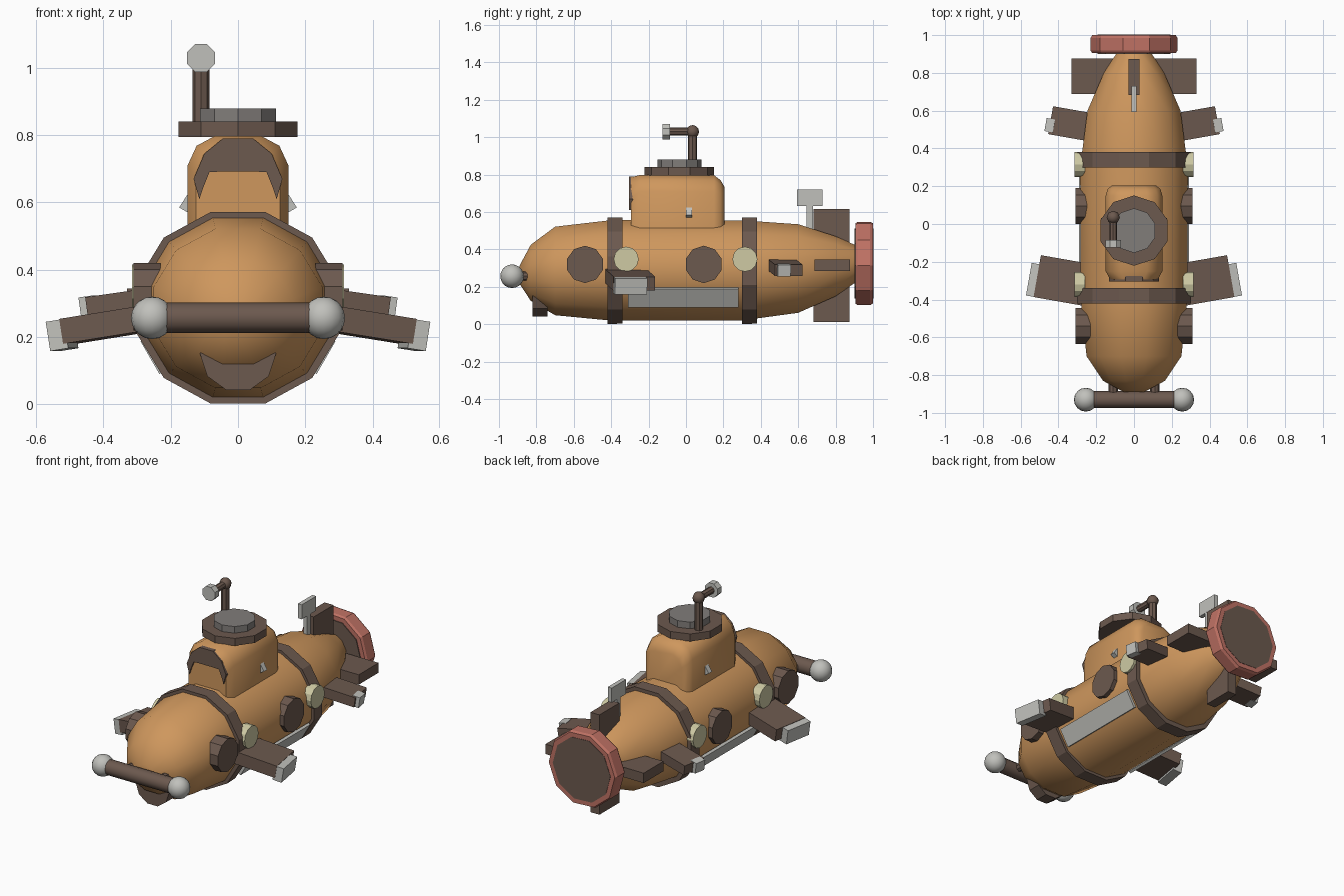
import bpy, bmesh
from math import cos, sin, pi, radians
from mathutils import Matrix, Vector, Euler

cube = bpy.data.objects.get("Cube")
if cube:
    bpy.data.objects.remove(cube, do_unlink=True)


def material(name, rgb):
    m = bpy.data.materials.new(name)
    m.use_nodes = True
    m.diffuse_color = (*rgb, 1)
    m.node_tree.nodes["Principled BSDF"].inputs["Base Color"].default_value = (*rgb, 1)
    return m


ORANGE = material("hull orange", (0.62, 0.31, 0.11))
BROWN = material("dark brown", (0.15, 0.10, 0.077))
RED = material("shroud red", (0.53, 0.17, 0.13))
CREAM = material("lamp cream", (0.62, 0.59, 0.37))
SILVER = material("light grey", (0.53, 0.53, 0.50))
GREY = material("hatch grey", (0.22, 0.205, 0.195))


def finish(name, bm, mat, smooth=None):
    bmesh.ops.recalc_face_normals(bm, faces=bm.faces[:])
    me = bpy.data.meshes.new(name)
    bm.to_mesh(me)
    bm.free()
    me.materials.append(mat)
    ob = bpy.data.objects.new(name, me)
    bpy.context.collection.objects.link(ob)
    if smooth:
        bpy.ops.object.select_all(action='DESELECT')
        ob.select_set(True)
        bpy.context.view_layer.objects.active = ob
        bpy.ops.object.shade_smooth_by_angle(angle=radians(smooth))
    return ob


def box(name, size, loc, mat, rot=(0, 0, 0)):
    bm = bmesh.new()
    turn = Euler([radians(a) for a in rot]).to_matrix().to_4x4()
    bmesh.ops.create_cube(bm, size=1, matrix=Matrix.Translation(loc) @ turn @ Matrix.Diagonal((*size, 1)))
    return finish(name, bm, mat)


def rod(name, start, end, radius, sides, mat, spin=0.0, smooth=None):
    """Closed prism between two points."""
    a, b = Vector(start), Vector(end)
    d = b - a
    bm = bmesh.new()
    bmesh.ops.create_cone(bm, cap_ends=True, segments=sides, radius1=radius, radius2=radius, depth=d.length,
                          matrix=Matrix.Translation((a + b) / 2) @ d.to_track_quat('Z', 'Y').to_matrix().to_4x4()
                          @ Matrix.Rotation(radians(spin), 4, 'Z'))
    return finish(name, bm, mat, smooth)


def ball(name, loc, radius, mat, segments=16):
    bm = bmesh.new()
    bmesh.ops.create_uvsphere(bm, u_segments=segments, v_segments=segments // 2 + 2, radius=radius,
                              matrix=Matrix.Translation(loc))
    return finish(name, bm, mat, 60)


def loft(name, sections, mat, smooth=None):
    """Skin through equal-length loops of points, capped at both ends."""
    bm = bmesh.new()
    loops = [[bm.verts.new(p) for p in s] for s in sections]
    n = len(loops[0])
    for a, b in zip(loops, loops[1:]):
        for i in range(n):
            bm.faces.new((a[i], a[(i + 1) % n], b[(i + 1) % n], b[i]))
    bm.faces.new(loops[0])
    bm.faces.new(loops[-1])
    return finish(name, bm, mat, smooth)


def oval(y, cz, rx, rz, n=12):
    return [(rx * cos((i + .5) * 2 * pi / n), y, cz + rz * sin((i + .5) * 2 * pi / n)) for i in range(n)]


# Hull and its two bands
hull = [(-.89, .265, .055, .05), (-.83, .275, .17, .155), (-.7, .285, .26, .245), (-.4, .288, .292, .278),
        (.3, .288, .295, .277), (.6, .298, .255, .245), (.8, .31, .165, .166), (.92, .325, .085, .095)]
loft("hull", [oval(*s) for s in hull], ORANGE, 50)
for name, y in (("front_band", -.38), ("rear_band", .34)):
    loft(name, [oval(y - .04, .287, .312, .295), oval(y + .04, .287, .31, .294)], BROWN)


# Tower with chamfered top and rounded ends
def arch(y, w, top, shoulder, flat):
    return [(-w, y, .45), (w, y, .45), (w, y, shoulder), (w * .82, y, (shoulder + top) / 2 + .015),
            (flat, y, top), (-flat, y, top), (-w * .82, y, (shoulder + top) / 2 + .015), (-w, y, shoulder)]


loft("tower", [arch(-.295, .125, .785, .67, .05), arch(-.25, .15, .797, .71, .07),
               arch(.15, .15, .797, .71, .07), arch(.185, .14, .77, .69, .065),
               arch(.205, .115, .735, .67, .055)], ORANGE, 50)

# Arched tower window
outer = [(.115, .61), (.132, .67), (.1, .745), (.045, .79)]
inner = [(.105, .64), (.085, .69), (.05, .692), (.02, .692)]
bm = bmesh.new()
rim = [(x, z) for x, z in outer] + [(-x, z) for x, z in reversed(outer)]
sill = [(x, z) for x, z in inner] + [(-x, z) for x, z in reversed(inner)]
for (a, b), (c, d) in zip(zip(rim, rim[1:]), zip(sill, sill[1:])):
    bm.faces.new([bm.verts.new((x, -.304, z)) for x, z in (a, b, d, c)])
bmesh.ops.remove_doubles(bm, verts=bm.verts[:], dist=.001)
ext = bmesh.ops.extrude_face_region(bm, geom=bm.faces[:])
bmesh.ops.translate(bm, vec=(0, .036, 0), verts=[v for v in ext["geom"] if isinstance(v, bmesh.types.BMVert)])
finish("tower_window", bm, BROWN)

# Hatch
rod("hatch_rim", (0, -.035, .795), (0, -.035, .84), .186, 10, BROWN, 0)
rod("hatch_lid", (0, -.035, .84), (0, -.035, .88), .118, 10, GREY, 0)

# Periscope
px, py, pz = -.11, .035, 1.03
rod("periscope_mast", (px, py, .8), (px, py, pz), .025, 8, BROWN)
ball("periscope_elbow", (px, py, pz), .035, BROWN, 8)
rod("periscope_arm", (px, py, pz), (px, -.09, pz), .021, 8, BROWN)
rod("periscope_lens", (px, -.085, pz), (px, -.125, pz), .045, 8, SILVER, 22.5)

# Front bumper and chin plate
rod("bumper_bar", (-.25, -.93, .257), (.25, -.93, .257), .045, 12, BROWN, 0, 50)
rod("chin_plate", (0, -.82, .15), (0, -.74, .15), .113, 10, BROWN, 18)

# Paired parts
for s, side in ((1, "left"), (-1, "right")):
    ball(side + "_bumper_ball", (s * .255, -.93, .257), .063, SILVER)
    rod(side + "_bumper_strut", (s * .11, -.93, .257), (s * .11, -.8, .257), .024, 8, BROWN)
    for place, y in (("front", -.54), ("rear", .095)):
        rod(f"{side}_{place}_porthole", (s * .23, y, .32), (s * .31, y, .32), .1, 10, BROWN, 0)
    for place, y in (("front", -.32), ("rear", .315)):
        rod(f"{side}_{place}_lamp", (s * .26, y, .348), (s * .315, y, .348), .067, 12, CREAM)
    box(side + "_side_strip", (.016, .59, .112), (s * .255, -.015, .143), SILVER, (0, s * 30, 0))
    # Swept fins with light tips
    box(side + "_front_fin", (.27, .225, .075), (s * .375, -.3, .238), BROWN, (0, s * 9, s * 10))
    box(side + "_front_fin_tip", (.055, .175, .088), (s * .523, -.298, .206), SILVER, (0, s * 9, s * 10))
    box(side + "_rear_fin", (.22, .15, .06), (s * .33, .53, .304), BROWN, (0, s * 8, s * 10))
    box(side + "_rear_fin_tip", (.045, .07, .064), (s * .442, .522, .289), SILVER, (0, s * 8, s * 10))
    # Small tower side lights
    bm = bmesh.new()
    tri = [(.14, .64), (.175, .585), (.14, .565)]
    bot, top = [[bm.verts.new((s * x, y, z)) for x, z in tri] for y in (0, .032)]
    bm.faces.new(bot)
    bm.faces.new(top)
    for i in range(3):
        bm.faces.new((bot[i], bot[i - 1], top[i - 1], top[i]))
    finish(side + "_tower_light", bm, SILVER)

# Tail planes and rear marker
box("tail_plane", (.66, .19, .06), (0, .782, .315), BROWN)
box("tail_rudder", (.06, .19, .606), (0, .778, .314), BROWN)
box("marker_post", (.024, .035, .16), (0, .662, .57), SILVER)
box("marker_plate", (.026, .138, .088), (0, .662, .677), SILVER)

# Propeller shroud with a disc inside
tail = .325


def ring(y, r):
    return [(r * sin(radians(21 + i * 36)), y, tail + r * cos(radians(21 + i * 36))) for i in range(10)]


loft("shroud", [ring(.905, .195), ring(.905, .222), ring(.918, .23), ring(.985, .23), ring(1, .222), ring(1, .195)], RED)
loft("propeller_disc", [ring(.9, .194), ring(1.002, .194)], BROWN)
